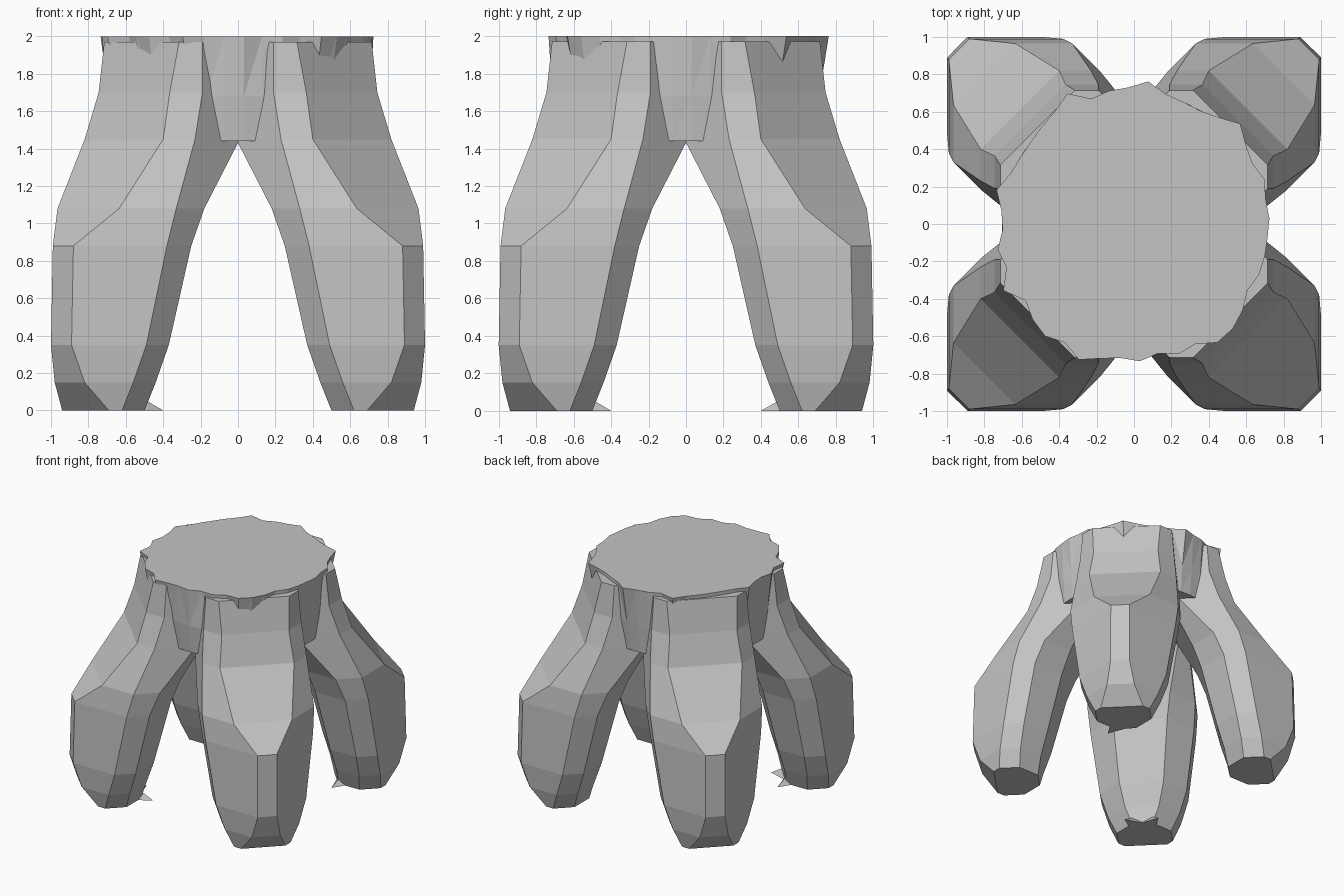
import bpy, bmesh, math, random
from mathutils import Matrix

if "Cube" in bpy.data.objects:
    bpy.data.objects.remove(bpy.data.objects["Cube"])

random.seed(4)
grey = bpy.data.materials.new("plain grey")
grey.diffuse_color = (0.55, 0.55, 0.55, 1)
grey.use_nodes = True
grey.node_tree.nodes["Principled BSDF"].inputs["Base Color"].default_value = grey.diffuse_color


def make_object(name, bm):
    bmesh.ops.recalc_face_normals(bm, faces=bm.faces)
    mesh = bpy.data.meshes.new(name)
    bm.to_mesh(mesh)
    bm.free()
    mesh.materials.append(grey)
    obj = bpy.data.objects.new(name, mesh)
    bpy.context.collection.objects.link(obj)
    return obj


def loft(name, rings, turn=0.0):
    """Skin a stack of equal-length rings and cap both ends."""
    bm = bmesh.new()
    loops = [[bm.verts.new(p) for p in ring] for ring in rings]
    n = len(loops[0])
    for low, high in zip(loops, loops[1:]):
        for i in range(n):
            j = (i + 1) % n
            bm.faces.new((low[i], low[j], high[j], high[i]))
    bm.faces.new(loops[0][::-1])
    bm.faces.new(loops[-1])
    # split the warped sides, keep the caps whole
    bmesh.ops.triangulate(bm, faces=[f for f in bm.faces if len(f.verts) == 4])
    bmesh.ops.rotate(bm, verts=bm.verts, matrix=Matrix.Rotation(turn, 3, 'Z'))
    return make_object(name, bm)


def leg_ring(z, a, b, c, e, i):
    """Square from a to b with outer cut c, side cuts e and inner cut i."""
    pts = [(b, a + e), (b, b - c), (b - c, b), (a + e, b),
           (a, b - e), (a, a + i), (a + i, a), (b - e, a)]
    return [(x, y, z) for x, y in pts]


# Leg sections: height, inner side, outer side, outer cut, side cut, inner cut
LEG = [(0.00, 0.50, 0.94, 0.25, 0.12, 0.12),
       (0.15, 0.44, 0.98, 0.16, 0.12, 0.20),
       (0.35, 0.37, 1.00, 0.11, 0.12, 0.26),
       (0.88, 0.25, 0.99, 0.11, 0.13, 0.32),
       (1.08, 0.18, 0.965, 0.33, 0.15, 0.36),
       (1.45, -0.01, 0.82, 0.42, 0.24, 0.48),
       (1.70, -0.05, 0.745, 0.38, 0.24, 0.45),
       (1.97, -0.05, 0.715, 0.40, 0.24, 0.45)]
legs = [loft("leg", [leg_ring(*s) for s in LEG], k * math.pi / 2)
        for k in range(4)]

# Trunk: round block with a ragged flat top
N = 44


def trunk_ring(z, radius, jitter=0.0):
    ring = []
    for k in range(N):
        t = 2 * math.pi * (k + 0.3) / N
        r = radius + random.uniform(-jitter, jitter)
        ring.append((r * math.cos(t), r * math.sin(t), z))
    return ring


trunk = loft("four_legged_trunk", [
    trunk_ring(1.44, 0.69), trunk_ring(1.68, 0.71, 0.004),
    trunk_ring(2.0, 0.742, 0.042)])

# Merge the legs into the trunk as one skin
for leg in legs:
    mod = trunk.modifiers.new("join_leg", 'BOOLEAN')
    mod.operation = 'UNION'
    mod.solver = 'EXACT'
    mod.object = leg
bpy.context.view_layer.update()
graph = bpy.context.evaluated_depsgraph_get()
merged = bpy.data.meshes.new_from_object(trunk.evaluated_get(graph))
trunk.modifiers.clear()
trunk.data = merged
for leg in legs:
    bpy.data.objects.remove(leg)
merged.materials.clear()
merged.materials.append(grey)
for poly in merged.polygons:
    poly.use_smooth = False
    poly.material_index = 0

# Small pointed spurs at the inner side of two opposite feet
for tip, base_a, base_b in [((-0.40, -0.60), (-0.62, -0.53), (-0.62, -0.74)),
                            ((-0.60, -0.40), (-0.53, -0.62), (-0.74, -0.62)),
                            ((0.62, 0.40), (0.53, 0.64), (0.76, 0.62))]:
    bm = bmesh.new()
    mid = ((base_a[0] + base_b[0]) / 2, (base_a[1] + base_b[1]) / 2, 0.13)
    for p in [(*tip, 0.0), (*base_a, 0.0), (*base_b, 0.0), mid]:
        bm.verts.new(p)
    bmesh.ops.convex_hull(bm, input=bm.verts)
    make_object("foot_spur", bm)
